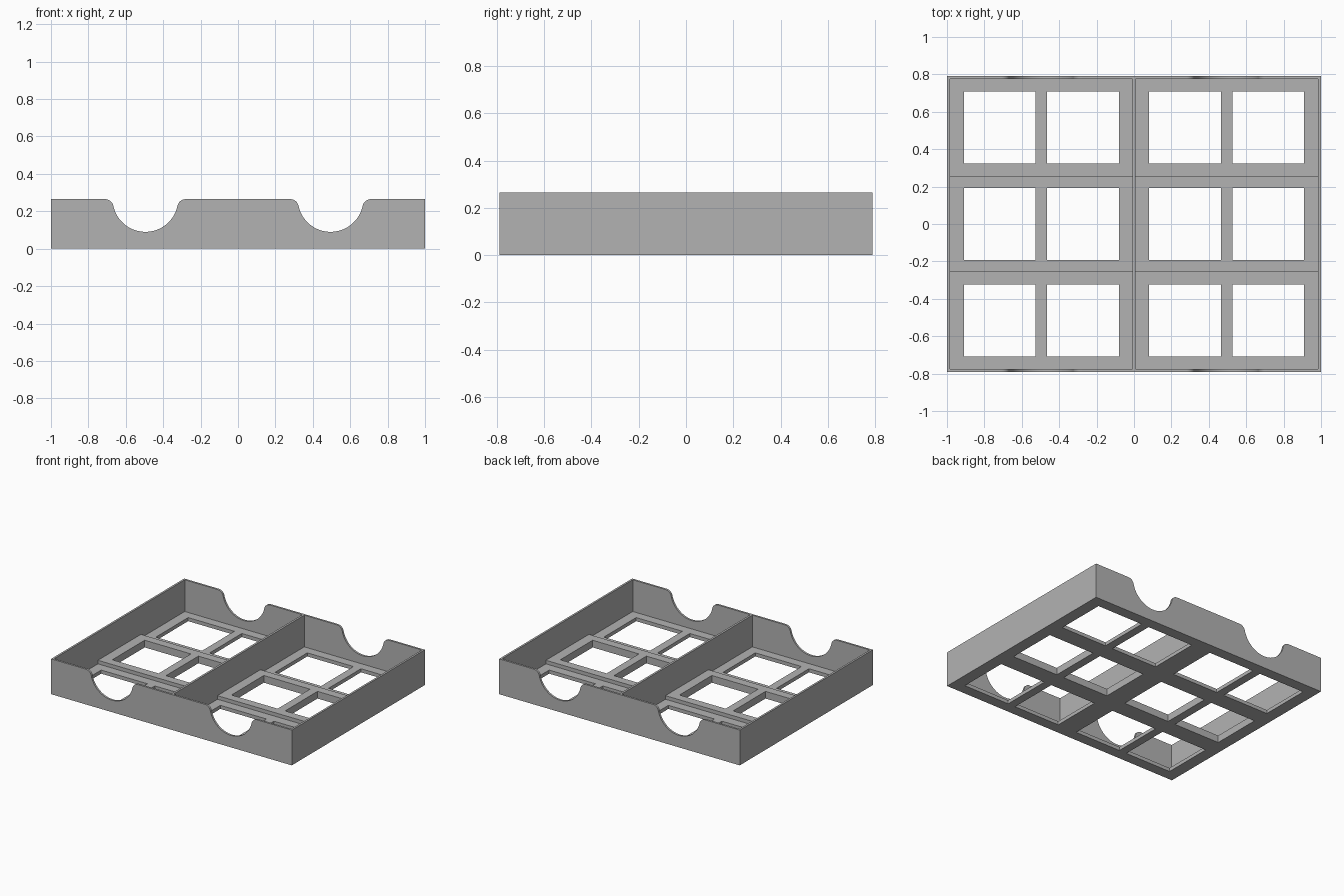
import bpy, bmesh
from math import asin, cos, sin, pi, sqrt, radians
from mathutils import Vector

old = bpy.data.objects.get("Cube")
if old:
    bpy.data.objects.remove(old, do_unlink=True)

HALF_X, HALF_Y, TOP = 1.0, 0.79, 0.265
WALL, DIVIDER = 0.015, 0.008          # wall thickness, half divider thickness
LOW, HIGH, STEP_Y = 0.027, 0.054, 0.255   # floor levels and edge of raised strip
HOLE = 0.192                          # half size of a floor window

grey = bpy.data.materials.new("grey plastic")
grey.use_nodes = True
colour = (0.45, 0.45, 0.45, 1)
grey.diffuse_color = colour
grey.node_tree.nodes["Principled BSDF"].inputs["Base Color"].default_value = colour


def prism(bm, points, depth):
    """Closed solid from a planar outline pushed along a vector."""
    face = bm.faces.new([bm.verts.new(p) for p in points])
    out = bmesh.ops.extrude_face_region(bm, geom=[face], use_keep_orig=True)
    moved = [v for v in out["geom"] if isinstance(v, bmesh.types.BMVert)]
    bmesh.ops.translate(bm, verts=moved, vec=Vector(depth))


def box(bm, x0, x1, y0, y1, z0, z1):
    prism(bm, [(x0, y0, z0), (x1, y0, z0), (x1, y1, z0), (x0, y1, z0)], (0, 0, z1 - z0))


def make(name, bm):
    bmesh.ops.recalc_face_normals(bm, faces=bm.faces)
    mesh = bpy.data.meshes.new(name)
    bm.to_mesh(mesh)
    bm.free()
    obj = bpy.data.objects.new(name, mesh)
    bpy.context.collection.objects.link(obj)
    return obj


# Solid tray block
bm = bmesh.new()
box(bm, -HALF_X, HALF_X, -HALF_Y, HALF_Y, 0, TOP)
tray = make("card_tray", bm)

# Two bays, each with a raised strip across the middle of its floor
bays = bmesh.new()
y_in, above = HALF_Y - WALL, TOP + 0.1
profile = [(-y_in, above), (-y_in, LOW), (-STEP_Y, LOW), (-STEP_Y, HIGH),
           (STEP_Y, HIGH), (STEP_Y, LOW), (y_in, LOW), (y_in, above)]
width = HALF_X - WALL - DIVIDER
for x in (-HALF_X + WALL, DIVIDER):
    prism(bays, [(x, y, z) for y, z in profile], (width, 0, 0))

# Windows through the floor
windows = bmesh.new()
for bay in (-0.495, 0.495):
    for dx in (-0.223, 0.223):
        for cy in (-0.516, 0, 0.516):
            cx = bay + dx
            box(windows, cx - HOLE, cx + HOLE, cy - HOLE, cy + HOLE, -0.1, 0.15)

# Finger scoops in the front and back walls, with rounded shoulders
scoops = bmesh.new()
R, r = 0.175, 0.046
shoulder_x, tilt = sqrt(R * R + 2 * R * r), asin(r / (R + r))
half = []
for i in range(9):                    # shoulder, from the rim down
    a = pi / 2 + (pi / 2 - tilt) * i / 8
    half.append((shoulder_x + r * cos(a), TOP - r + r * sin(a)))
for i in range(1, 17):                # bowl, down to its lowest point
    a = -tilt - (pi / 2 - tilt) * i / 16
    half.append((R * cos(a), TOP + R * sin(a)))
outline = [(shoulder_x, above)] + half
outline += [(-x, z) for x, z in reversed(outline[:-1])]
for cx in (-0.495, 0.495):
    prism(scoops, [(cx + x, -1, z) for x, z in outline], (0, 2, 0))

# Cut everything out of the block
cutters = [make("bay_cutter", bays), make("window_cutter", windows), make("scoop_cutter", scoops)]
for cutter in cutters:
    cutter.hide_render = True
    mod = tray.modifiers.new(cutter.name, "BOOLEAN")
    mod.operation, mod.solver, mod.object = "DIFFERENCE", "EXACT", cutter

bpy.context.view_layer.update()
result = bpy.data.meshes.new_from_object(tray.evaluated_get(bpy.context.evaluated_depsgraph_get()))
tray.modifiers.clear()
tray.data = result
for cutter in cutters:
    bpy.data.objects.remove(cutter, do_unlink=True)

# Colour and shading
tray.data.materials.clear()
tray.data.materials.append(grey)
for poly in tray.data.polygons:
    poly.material_index = 0
bpy.ops.object.select_all(action="DESELECT")
tray.select_set(True)
bpy.context.view_layer.objects.active = tray
bpy.ops.object.shade_smooth_by_angle(angle=radians(30))
